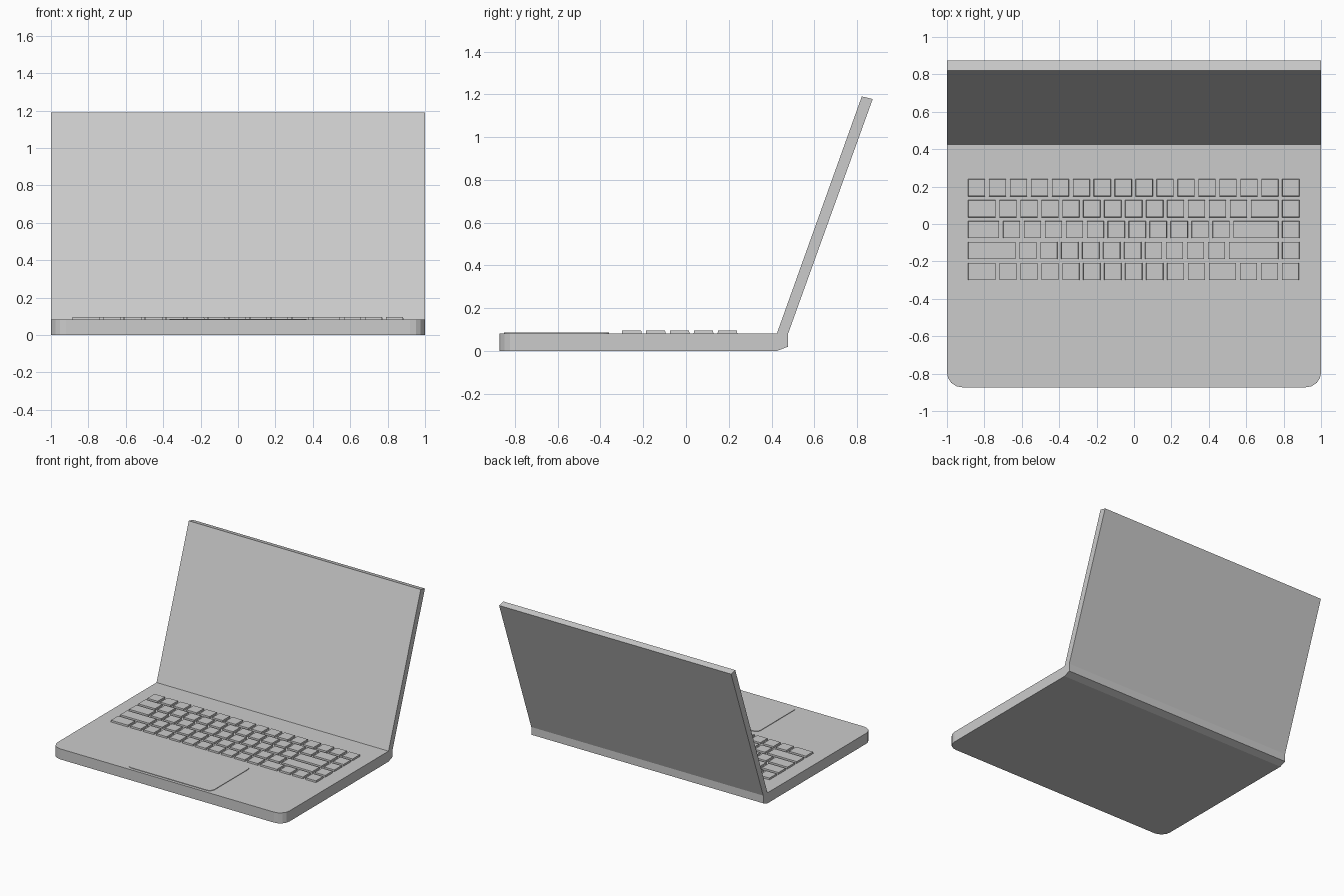
import bpy, bmesh, math
from mathutils import Vector

if "Cube" in bpy.data.objects:
    bpy.data.objects.remove(bpy.data.objects["Cube"])

DECK = 0.082      # height of the keyboard deck


def finish(name, bm):
    bmesh.ops.recalc_face_normals(bm, faces=bm.faces)
    mesh = bpy.data.meshes.new(name)
    bm.to_mesh(mesh)
    bm.free()
    ob = bpy.data.objects.new(name, mesh)
    bpy.context.collection.objects.link(ob)
    return ob


def add_prism(bm, points, offset):
    """Extrude a planar outline along an offset vector."""
    face = bm.faces.new([bm.verts.new(p) for p in points])
    new = bmesh.ops.extrude_face_region(bm, geom=[face])["geom"]
    top = [v for v in new if isinstance(v, bmesh.types.BMVert)]
    bmesh.ops.translate(bm, verts=top, vec=Vector(offset))
    return top


def outline(x, y0, y1, z, r_front, r_back, n=4):
    """Rectangle outline with rounded front and back corners."""
    pts = []
    for sx, y, sy, r, start in ((-1, y0, 1, r_front, 180), (1, y0, 1, r_front, 270),
                                (1, y1, -1, r_back, 0), (-1, y1, -1, r_back, 90)):
        if r == 0:
            pts.append((sx * x, y, z))
            continue
        for i in range(n + 1):
            a = math.radians(start + 90 * i / n)
            pts.append((sx * (x - r) + r * math.cos(a), y + sy * r + r * math.sin(a), z))
    return pts


# Base with rounded front corners
bm = bmesh.new()
add_prism(bm, outline(1, -0.873, 0.425, 0, 0.08, 0), (0, 0, DECK))
finish("base", bm)

# Hinge strip and leaning screen lid, one side profile
profile = [(0.425, 0), (0.477, 0.02), (0.477, 0.08),
           (0.873, 1.178), (0.822, 1.19), (0.425, DECK)]
bm = bmesh.new()
add_prism(bm, [(-1, y, z) for y, z in profile], (2, 0, 0))
finish("screen_lid", bm)

# Trackpad, slightly raised
bm = bmesh.new()
add_prism(bm, outline(0.365, -0.85, -0.36, DECK - 0.01, 0.04, 0.04), (0, 0, 0.014))
finish("trackpad", bm)

# Keyboard: key widths per row in key units
PITCH, GAP, LEFT = 0.112, 0.019, -0.888
rows = [[1] * 16,
        [1.5] + [1] * 12 + [1.5, 1],
        [1.67] + [1] * 11 + [2.33, 1],
        [2.45] + [1] * 10 + [2.55, 1],
        [1.5] + [1] * 10 + [1.48] + [1] * 3]
for i, widths in enumerate(rows):
    bm = bmesh.new()
    x, y = LEFT, 0.194 - i * PITCH
    for w in widths:
        x1, h = x + w * PITCH - GAP, (PITCH - GAP) / 2
        pts = [(x, y - h, DECK - 0.005), (x1, y - h, DECK - 0.005),
               (x1, y + h, DECK - 0.005), (x, y + h, DECK - 0.005)]
        top = add_prism(bm, pts, (0, 0, 0.018))
        # slight inward taper of the key top
        for v in top:
            v.co.x += 0.002 if v.co.x < (x + x1) / 2 else -0.002
            v.co.y += 0.002 if v.co.y < y else -0.002
        x += w * PITCH
    finish(f"key_row_{i + 1}", bm)
